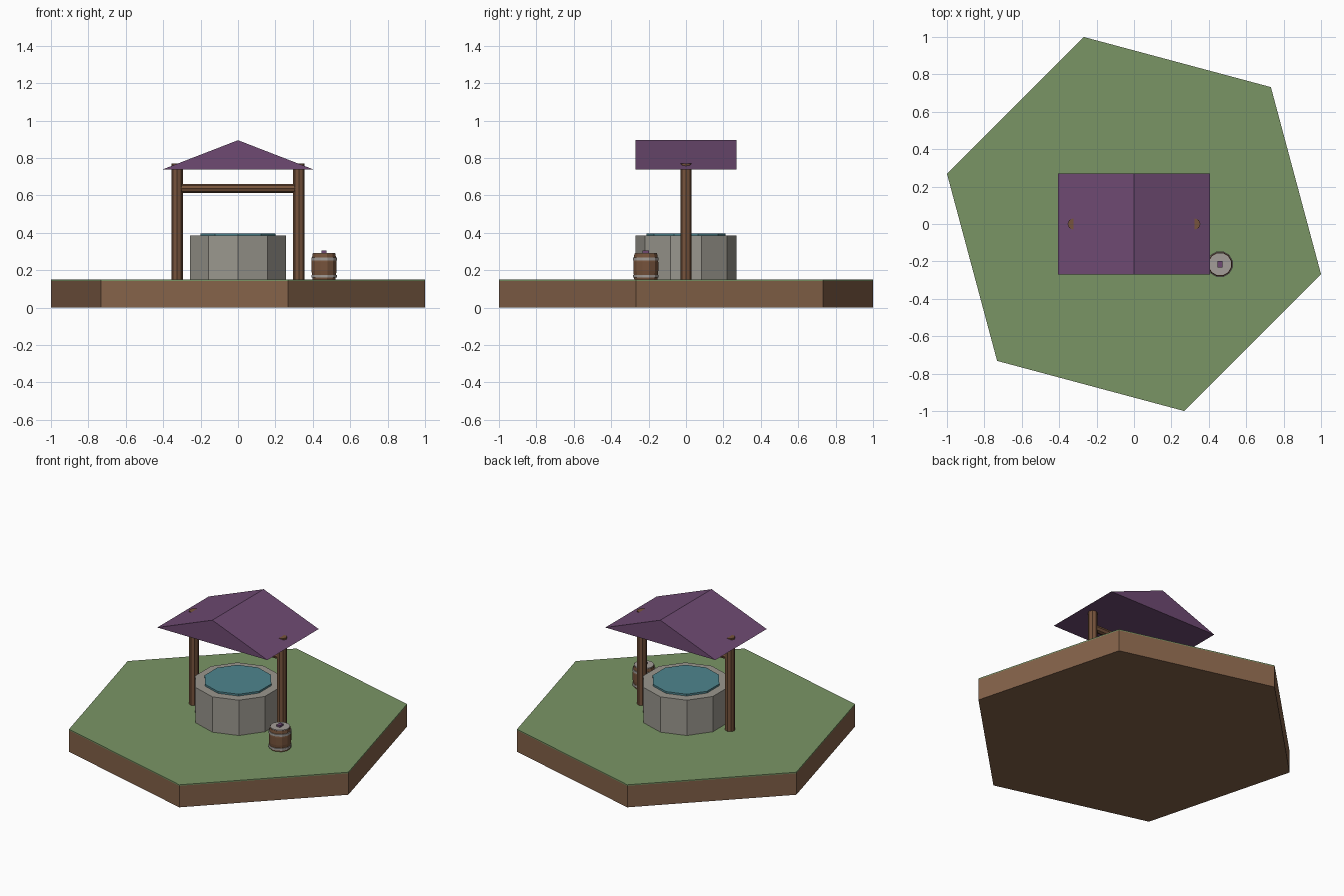
import bpy, bmesh, math
from mathutils import Matrix, Vector

if "Cube" in bpy.data.objects:
    bpy.data.objects.remove(bpy.data.objects["Cube"])


def material(name, r, g, b):
    lin = [((c / 255 + 0.055) / 1.055) ** 2.4 for c in (r, g, b)]
    m = bpy.data.materials.new(name)
    m.diffuse_color = (*lin, 1)
    m.use_nodes = True
    m.node_tree.nodes["Principled BSDF"].inputs["Base Color"].default_value = m.diffuse_color
    return m


GRASS = material("grass green", 122, 149, 101)
DIRT = material("dirt brown", 132, 98, 73)
STONE = material("stone grey", 154, 151, 142)
WATER = material("water blue", 78, 132, 141)
WOOD = material("wood brown", 119, 84, 60)
ROOF = material("roof purple", 110, 74, 114)
METAL = material("metal grey", 163, 157, 152)


def finish(name, bm, mat):
    bmesh.ops.recalc_face_normals(bm, faces=bm.faces)
    me = bpy.data.meshes.new(name)
    bm.to_mesh(me)
    bm.free()
    me.materials.append(mat)
    ob = bpy.data.objects.new(name, me)
    bpy.context.collection.objects.link(ob)
    return ob


def lathe(name, mat, profile, sides, start=0.0, at=(0, 0, 0), turn=None):
    """Closed solid of flat-sided rings; profile is a list of (radius, z)."""
    bm = bmesh.new()
    rings = []
    for r, z in profile:
        angles = [math.radians(start) + 2 * math.pi * i / sides for i in range(sides)]
        rings.append([bm.verts.new((r * math.cos(a), r * math.sin(a), z)) for a in angles])
    for lo, hi in zip(rings, rings[1:]):
        for i in range(sides):
            j = (i + 1) % sides
            bm.faces.new((lo[i], lo[j], hi[j], hi[i]))
    bm.faces.new(rings[0][::-1])
    bm.faces.new(rings[-1])
    if turn:
        bm.transform(turn)
    bm.transform(Matrix.Translation(Vector(at)))
    return finish(name, bm, mat)


# Hexagonal island with a thin grass layer
lathe("dirt_base", DIRT, [(1.035, 0), (1.035, 0.143)], 6, -15)
lathe("grass_top", GRASS, [(1.035, 0.143), (1.035, 0.15)], 6, -15)

# Ten-sided stone well and water
lathe("well_wall", STONE, [(0.27, 0.145), (0.27, 0.385)], 10, 90)
lathe("well_water", WATER, [(0.21, 0.375), (0.21, 0.397)], 10, 90)

# Two posts and the beam between them
for side, x in (("left", -0.325), ("right", 0.325)):
    lathe(side + "_post", WOOD, [(0.03, 0.145), (0.03, 0.77)], 8, 0, (x, 0, 0))
lathe("cross_beam", WOOD, [(0.023, -0.325), (0.023, 0.325)], 8, 0, (0, 0, 0.637),
      Matrix.Rotation(math.pi / 2, 4, 'Y'))

# Gabled roof: triangle pushed along y
bm = bmesh.new()
tri = bm.faces.new([bm.verts.new((x, -0.27, z))
                    for x, z in ((-0.405, 0.738), (0.405, 0.738), (0, 0.895))])
ext = bmesh.ops.extrude_face_region(bm, geom=[tri], use_keep_orig=True)
moved = [v for v in ext["geom"] if isinstance(v, bmesh.types.BMVert)]
bmesh.ops.translate(bm, verts=moved, vec=(0, 0.54, 0))
finish("roof", bm, ROOF)

# Small barrel with hoops, lid and knob
spot = (0.46, -0.215, 0.15)
lathe("barrel_body", WOOD, [(0.063, -0.003), (0.069, 0.045), (0.069, 0.095), (0.063, 0.138)],
      12, 15, spot)
for name, z in (("lower_hoop", 0.010), ("upper_hoop", 0.103)):
    lathe(name, METAL, [(0.0705, z), (0.0705, z + 0.015)], 12, 15, spot)
lathe("barrel_lid", METAL, [(0.061, 0.135), (0.061, 0.143)], 12, 15, spot)
bm = bmesh.new()
bmesh.ops.create_cube(bm, size=1)
bm.transform(Matrix.Translation((0.46, -0.215, 0.297)) @ Matrix.Diagonal((0.026, 0.036, 0.016, 1)))
finish("lid_knob", bm, ROOF)
